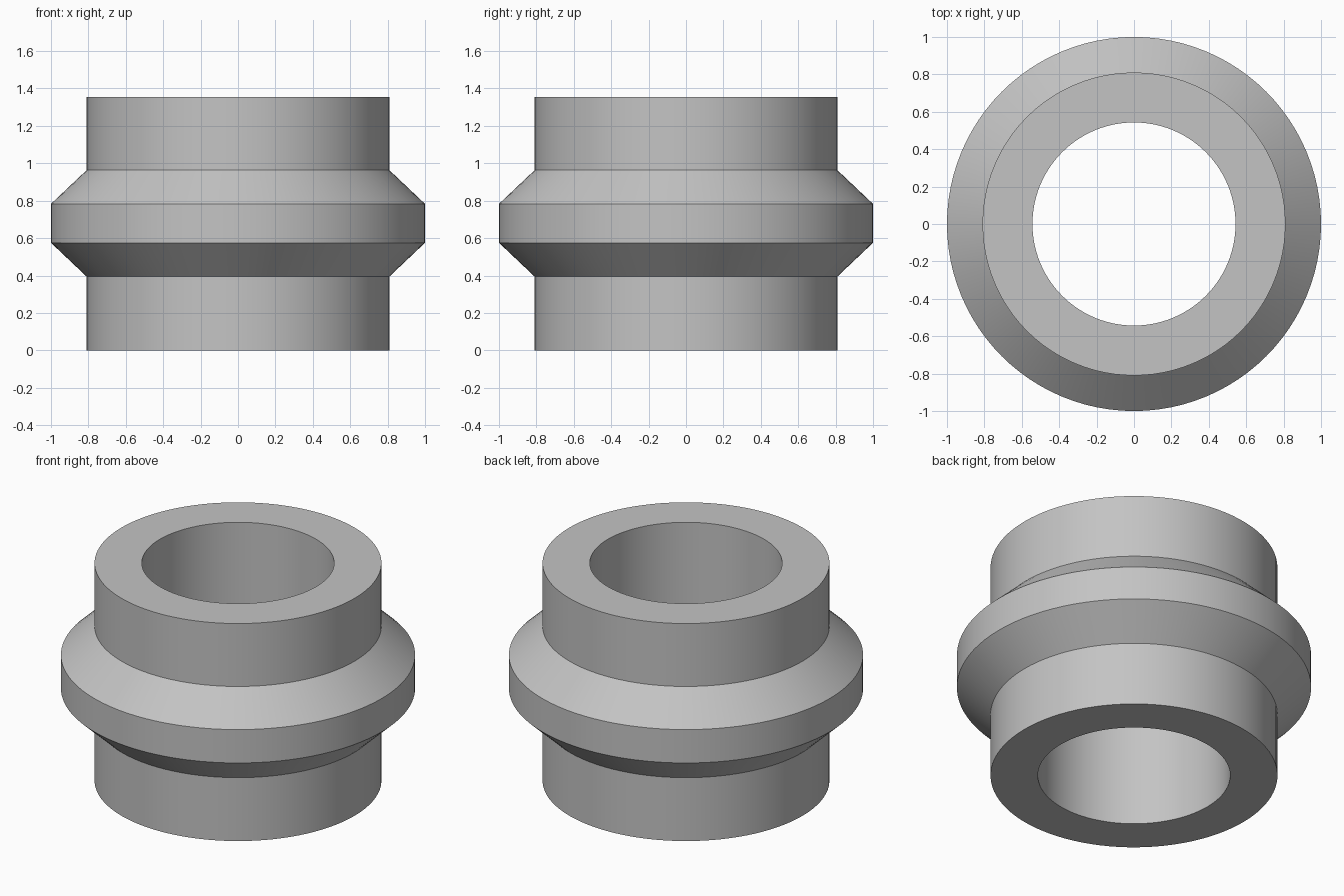
import bpy
import bmesh
import math
from mathutils import Matrix

if "Cube" in bpy.data.objects:
    bpy.data.objects.remove(bpy.data.objects["Cube"])

SEGMENTS = 96

grey = bpy.data.materials.new("light grey")
grey.diffuse_color = (0.55, 0.55, 0.55, 1.0)
grey.use_nodes = True
grey.node_tree.nodes["Principled BSDF"].inputs["Base Color"].default_value = grey.diffuse_color

# Closed (radius, height) section: bore, two plain ends and a chamfered middle collar
section = [
    (0.543, 0.0), (0.81, 0.0), (0.81, 0.395), (1.0, 0.575),
    (1.0, 0.783), (0.81, 0.963), (0.81, 1.355), (0.543, 1.355),
]


def lathe(name, profile, material):
    """Revolve a closed section around z."""
    bm = bmesh.new()
    rings = []
    for i in range(SEGMENTS):
        turn = Matrix.Rotation(2 * math.pi * i / SEGMENTS, 3, 'Z')
        rings.append([bm.verts.new(turn @ Matrix.Translation((r, 0, z)).translation)
                      for r, z in profile])
    n = len(profile)
    for i in range(SEGMENTS):
        a, b = rings[i], rings[(i + 1) % SEGMENTS]
        for j in range(n):
            k = (j + 1) % n
            bm.faces.new((a[j], b[j], b[k], a[k]))
    bmesh.ops.recalc_face_normals(bm, faces=bm.faces)
    mesh = bpy.data.meshes.new(name)
    bm.to_mesh(mesh)
    bm.free()
    mesh.materials.append(material)
    obj = bpy.data.objects.new(name, mesh)
    bpy.context.collection.objects.link(obj)
    bpy.context.view_layer.objects.active = obj
    obj.select_set(True)
    bpy.ops.object.shade_smooth_by_angle(angle=math.radians(30))
    return obj


# Collared sleeve with a through bore
lathe("collared_sleeve", section, grey)
